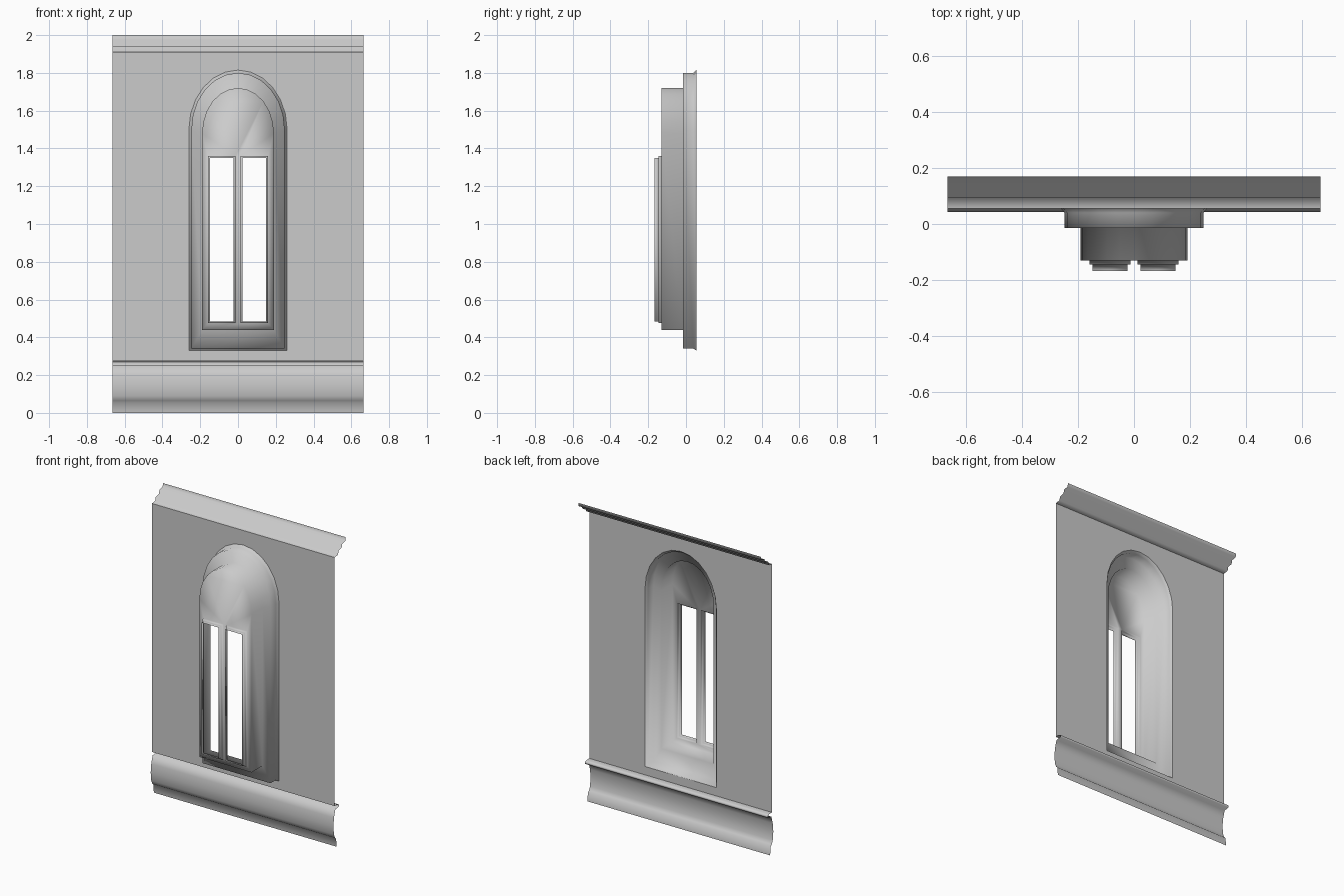
import bpy, bmesh
from math import cos, sin, pi

cube = bpy.data.objects.get("Cube")
if cube:
    bpy.data.objects.remove(cube, do_unlink=True)

HALF_W = 0.665
WALL_Y = 0.055
WALL_BOTTOM, WALL_TOP = 0.275, 1.91

plaster = bpy.data.materials.new("grey plaster")
plaster.use_nodes = True
COLOUR = (0.6, 0.6, 0.6, 1)
plaster.diffuse_color = COLOUR
plaster.node_tree.nodes["Principled BSDF"].inputs["Base Color"].default_value = COLOUR


def finish(bm, name):
    """Turn a bmesh sheet into a smooth object facing the room (+y)."""
    bmesh.ops.recalc_face_normals(bm, faces=bm.faces[:])
    bm.normal_update()
    if sum(f.normal.y * f.calc_area() for f in bm.faces) < 0:
        bmesh.ops.reverse_faces(bm, faces=bm.faces[:])
    mesh = bpy.data.meshes.new(name)
    bm.to_mesh(mesh)
    bm.free()
    mesh.materials.append(plaster)
    mesh.shade_smooth()
    obj = bpy.data.objects.new(name, mesh)
    bpy.context.collection.objects.link(obj)


def ring(bm, points, y):
    """Closed loop of vertices in a plane parallel to the wall."""
    return [bm.verts.new((x, y, z)) for x, z in points]


def loop_edges(bm, verts):
    pairs = zip(verts, verts[1:] + verts[:1])
    return [bm.edges.get(p) or bm.edges.new(p) for p in pairs]


def skin(bm, loops):
    """Join matching loops with quads."""
    for a, b in zip(loops, loops[1:]):
        n = len(a)
        for i in range(n):
            j = (i + 1) % n
            bm.faces.new((a[i], a[j], b[j], b[i]))


def fill(bm, loops):
    """Flat face between an outer loop and its holes."""
    edges = [e for verts in loops for e in loop_edges(bm, verts)]
    bmesh.ops.triangle_fill(bm, edges=edges, use_beauty=True, use_dissolve=False)


def arch(half_w, bottom, spring, top, n=12):
    curve = [(half_w * cos(pi * i / n), spring + (top - spring) * sin(pi * i / n))
             for i in range(n + 1)]
    return [(-half_w, bottom), (half_w, bottom)] + curve


def rect(x0, x1, z0, z1):
    return [(x0, z0), (x1, z0), (x1, z1), (x0, z1)]


def moulding(name, profile):
    """Sweep a (y, z) profile across the full width."""
    bm = bmesh.new()
    rows = [[bm.verts.new((x, y, z)) for x in (-HALF_W, HALF_W)] for y, z in profile]
    for (a, b), (c, d) in zip(rows, rows[1:]):
        bm.faces.new((a, b, d, c))
    finish(bm, name)


# Wall sheet with an arched hole
edge_arch = arch(0.26, 0.33, 1.5, 1.815)
bm = bmesh.new()
fill(bm, [ring(bm, rect(-HALF_W, HALF_W, WALL_BOTTOM, WALL_TOP), WALL_Y),
          ring(bm, edge_arch, WALL_Y)])
finish(bm, "wall")

# Stepped arched recess with two open lights
outer_arch = arch(0.247, 0.34, 1.5, 1.8)
inner_arch = arch(0.19, 0.44, 1.48, 1.72)
bm = bmesh.new()
recess = [ring(bm, edge_arch, WALL_Y), ring(bm, outer_arch, 0.04),
          ring(bm, outer_arch, -0.015), ring(bm, inner_arch, -0.015),
          ring(bm, inner_arch, -0.13)]
skin(bm, recess)
holes = []
for side in (-1, 1):
    frame = []
    for inset, y in ((0, -0.13), (0, -0.145), (0.01, -0.145), (0.01, -0.168)):
        xs = sorted((side * (0.013 + inset), side * (0.158 - inset)))
        frame.append(ring(bm, rect(*xs, 0.475 + inset, 1.36 - inset), y))
    skin(bm, frame)
    holes.append(frame[0])
fill(bm, [recess[-1]] + holes)
finish(bm, "window_recess")

# Stepped cornice along the top
steps = [(WALL_Y, WALL_TOP)]
for i in range(3):
    y, z = 0.09 + 0.038 * i, WALL_TOP + 0.005 + 0.031 * i
    steps += [(y, z), (y + 0.005, z + 0.024)]
steps[-1] = (0.17, 2.0)
moulding("cornice", steps)

# Skirting with a projecting lip, a shallow cove and a foot
moulding("skirting", [
    (WALL_Y, WALL_BOTTOM), (0.085, 0.275), (0.1, 0.268), (0.098, 0.255), (0.062, 0.25),
    (0.048, 0.2), (0.042, 0.145), (0.048, 0.09), (0.058, 0.065), (0.07, 0.055), (0.075, 0)])
